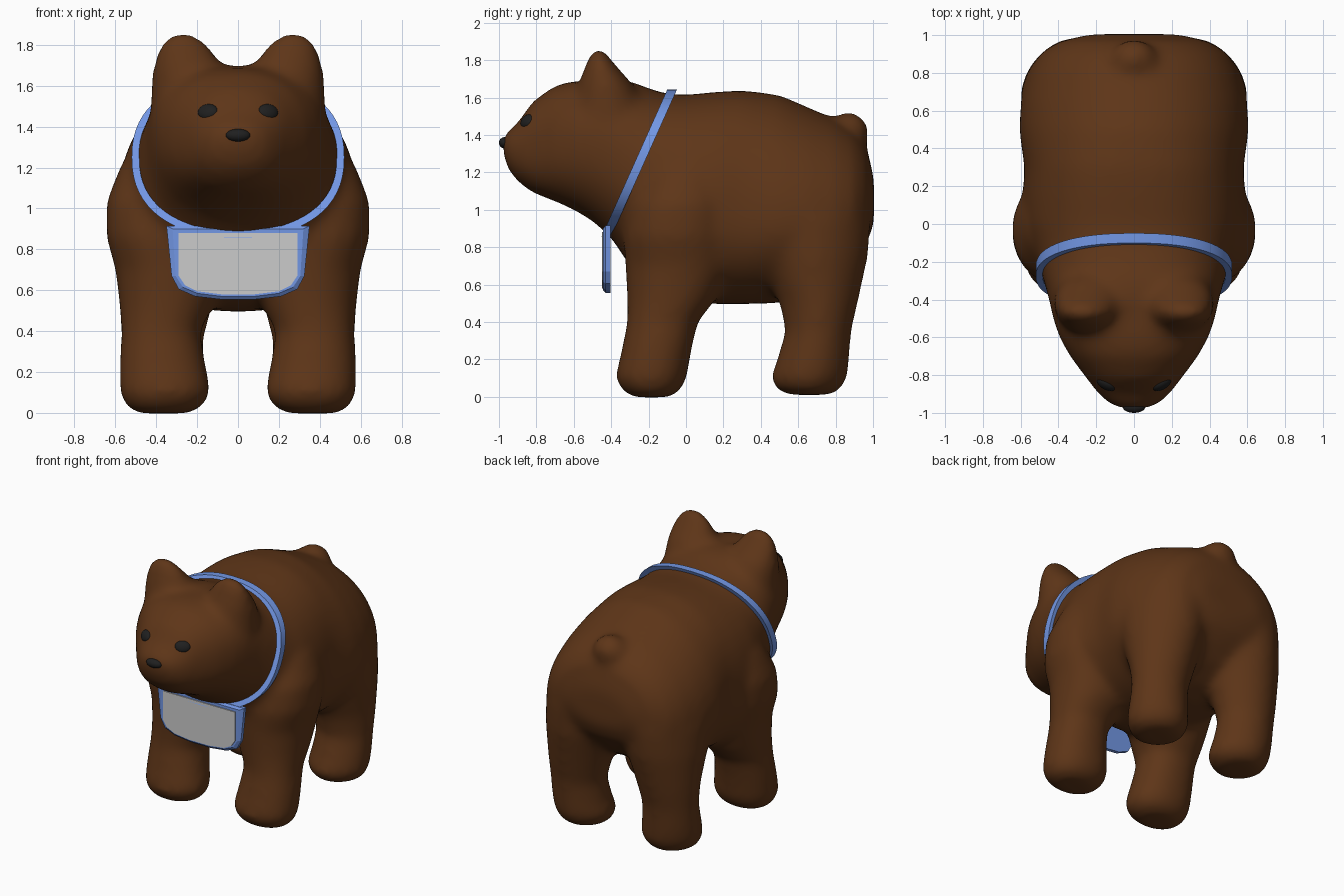
import bpy, bmesh, math
from mathutils import Vector, Matrix


def material(name, rgb):
    m = bpy.data.materials.new(name)
    m.diffuse_color = (*rgb, 1)
    return m


BROWN = material("brown", (0.112, 0.036, 0.009))
BLUE = material("blue", (0.17, 0.31, 0.78))
BLACK = material("black", (0.014, 0.014, 0.014))


def finish(bm, name, mat=None, smooth=True):
    bmesh.ops.recalc_face_normals(bm, faces=bm.faces)
    me = bpy.data.meshes.new(name)
    bm.to_mesh(me)
    bm.free()
    if mat:
        me.materials.append(mat)
    ob = bpy.data.objects.new(name, me)
    bpy.context.collection.objects.link(ob)
    if smooth:
        bpy.context.view_layer.objects.active = ob
        ob.select_set(True)
        bpy.ops.object.shade_smooth_by_angle(angle=math.radians(35))
        ob.select_set(False)
    return ob


def spow(v, e):
    return math.copysign(abs(v) ** e, v)


def superellipse(n, power):
    e = 2 / power
    return [(spow(math.cos(a), e), spow(math.sin(a), e))
            for a in (2 * math.pi * i / n for i in range(n))]


def loft(bm, rings, closed=False):
    rows = [[bm.verts.new(p) for p in r] for r in rings]
    n = len(rows[0])
    pairs = list(zip(rows, rows[1:])) + ([(rows[-1], rows[0])] if closed else [])
    for a, b in pairs:
        for i in range(n):
            j = (i + 1) % n
            bm.faces.new((a[i], a[j], b[j], b[i]))
    if not closed:
        bm.faces.new(rows[0][::-1])
        bm.faces.new(rows[-1])


def ellipsoid(bm, loc, radii, rot=Matrix()):
    mat = Matrix.Translation(loc) @ rot @ Matrix.Diagonal((*radii, 1))
    bmesh.ops.create_uvsphere(bm, u_segments=24, v_segments=14, radius=1, matrix=mat)


# Torso, neck and head: y, half width, bottom z, widest z, top z
spine = [
    (-0.98, 0.06, 1.31, 1.35, 1.39), (-0.955, 0.13, 1.22, 1.33, 1.42),
    (-0.90, 0.19, 1.15, 1.31, 1.465), (-0.82, 0.25, 1.09, 1.32, 1.58),
    (-0.70, 0.34, 1.045, 1.35, 1.665), (-0.60, 0.395, 1.0, 1.37, 1.69),
    (-0.50, 0.43, 0.94, 1.38, 1.69), (-0.40, 0.45, 0.85, 1.33, 1.70),
    (-0.30, 0.48, 0.70, 1.23, 1.69), (-0.20, 0.51, 0.58, 1.13, 1.65),
    (-0.10, 0.55, 0.53, 1.05, 1.62), (0.0, 0.585, 0.51, 1.0, 1.615),
    (0.15, 0.59, 0.495, 0.98, 1.63), (0.30, 0.58, 0.495, 0.97, 1.64),
    (0.50, 0.61, 0.50, 0.95, 1.615), (0.65, 0.60, 0.55, 0.94, 1.55),
    (0.80, 0.56, 0.64, 0.94, 1.485), (0.90, 0.50, 0.74, 0.96, 1.42),
    (0.965, 0.40, 0.82, 1.0, 1.34), (1.005, 0.24, 0.92, 1.03, 1.17)]
# Legs and ears: z, inner x, outer x, front y, back y
front_leg = [
    (-0.003, 0.24, 0.49, -0.28, -0.09), (0.03, 0.17, 0.55, -0.34, -0.03),
    (0.10, 0.13, 0.58, -0.38, 0.005), (0.25, 0.16, 0.58, -0.345, 0.03),
    (0.40, 0.185, 0.57, -0.315, 0.065), (0.52, 0.12, 0.58, -0.315, 0.16),
    (0.70, 0.05, 0.60, -0.325, 0.25), (0.86, 0.07, 0.645, -0.335, 0.25),
    (1.03, 0.12, 0.645, -0.30, 0.25), (1.2, 0.15, 0.58, -0.21, 0.22),
    (1.38, 0.15, 0.45, -0.10, 0.15)]
hind_leg = [
    (0.01, 0.22, 0.47, 0.54, 0.78), (0.04, 0.17, 0.53, 0.48, 0.83),
    (0.10, 0.13, 0.565, 0.45, 0.865), (0.20, 0.155, 0.57, 0.485, 0.875),
    (0.35, 0.17, 0.57, 0.53, 0.885), (0.50, 0.13, 0.58, 0.50, 0.92),
    (0.75, 0.04, 0.60, 0.38, 0.975), (0.95, 0.02, 0.60, 0.30, 0.99),
    (1.12, 0.05, 0.54, 0.35, 0.94), (1.25, 0.10, 0.44, 0.42, 0.83)]
ear = [
    (1.45, 0.08, 0.43, -0.60, -0.22), (1.60, 0.05, 0.425, -0.59, -0.25),
    (1.68, 0.06, 0.42, -0.575, -0.29), (1.74, 0.10, 0.405, -0.55, -0.345),
    (1.80, 0.145, 0.385, -0.53, -0.395), (1.845, 0.195, 0.34, -0.505, -0.43),
    (1.867, 0.23, 0.30, -0.485, -0.45)]

bm = bmesh.new()
for_side = superellipse(40, 2.3), superellipse(40, 2.05)
loft(bm, [[(w * c, y, zm + s * ((z1 - zm) if s > 0 else (zm - z0)))
           for c, s in for_side[y > 0.4]]
          for y, w, z0, zm, z1 in spine])
for side in (-1, 1):
    for limb, power in ((front_leg, 2.15), (hind_leg, 1.85), (ear, 2.0)):
        loft(bm, [[(side * ((x0 + x1) / 2 + c * (x1 - x0) / 2),
                    (y0 + y1) / 2 + s * (y1 - y0) / 2, z)
                   for c, s in superellipse(32, power)]
                  for z, x0, x1, y0, y1 in limb])
# Tail
ellipsoid(bm, (0, 0.87, 1.415), (0.125, 0.11, 0.11))
body = finish(bm, "bear_body", BROWN)
# Fuse the overlapping volumes and soften the joins
rem = body.modifiers.new("fuse", 'REMESH')
rem.mode = 'VOXEL'
rem.voxel_size = 0.022
rem.use_smooth_shade = True
sm = body.modifiers.new("soften", 'SMOOTH')
sm.factor = 0.5
sm.iterations = 28

# Eyes
for side, label in ((-1, "right_eye"), (1, "left_eye")):
    bm = bmesh.new()
    rot = Matrix.Rotation(side * 0.5, 4, 'Z') @ Matrix.Rotation(-0.45, 4, 'X')
    ellipsoid(bm, (side * 0.147, -0.848, 1.472), (0.054, 0.026, 0.041), rot)
    finish(bm, label, BLACK)

# Nose
bm = bmesh.new()
ellipsoid(bm, (0, -0.968, 1.358), (0.06, 0.032, 0.031))
finish(bm, "nose", BLACK)

# Neck strap: a tilted oval band running front to back in thickness
bm = bmesh.new()
centre = Vector((0, -0.25, 1.25))
up = Vector((0, 0.34, 0.76)).normalized()
axis = Vector((0, 1, 0))
rings = []
for c, s in superellipse(64, 2.3):
    rings.append([centre + Vector((c * (0.503 + r), 0, 0)) + up * s * (0.413 + r) + axis * h
                  for r, h in ((-0.02, -0.026), (0.017, -0.026), (0.017, 0.026), (-0.02, 0.026))])
loft(bm, rings, closed=True)
finish(bm, "neck_strap", BLUE)


# Bib: bevelled blue plate with a grey panel on its front
def outline(half, y):
    pts = half + [(-x, z) for x, z in reversed(half)]
    return [(x, y, z) for x, z in pts]


edge = [(0.35, 0.915), (0.325, 0.67), (0.29, 0.605), (0.21, 0.57), (0.08, 0.555)]
inner = [(0.32, 0.90), (0.305, 0.67), (0.27, 0.615), (0.20, 0.585), (0.08, 0.57)]
panel = [(0.29, 0.88), (0.29, 0.67), (0.26, 0.625), (0.20, 0.595), (0.08, 0.58)]
bm = bmesh.new()
loft(bm, [outline(edge, -0.405), outline(edge, -0.43), outline(inner, -0.443)])
finish(bm, "bib_border", BLUE, smooth=False)
bm = bmesh.new()
loft(bm, [outline(panel, -0.43), outline(panel, -0.45)])
finish(bm, "bib_panel", smooth=False)
